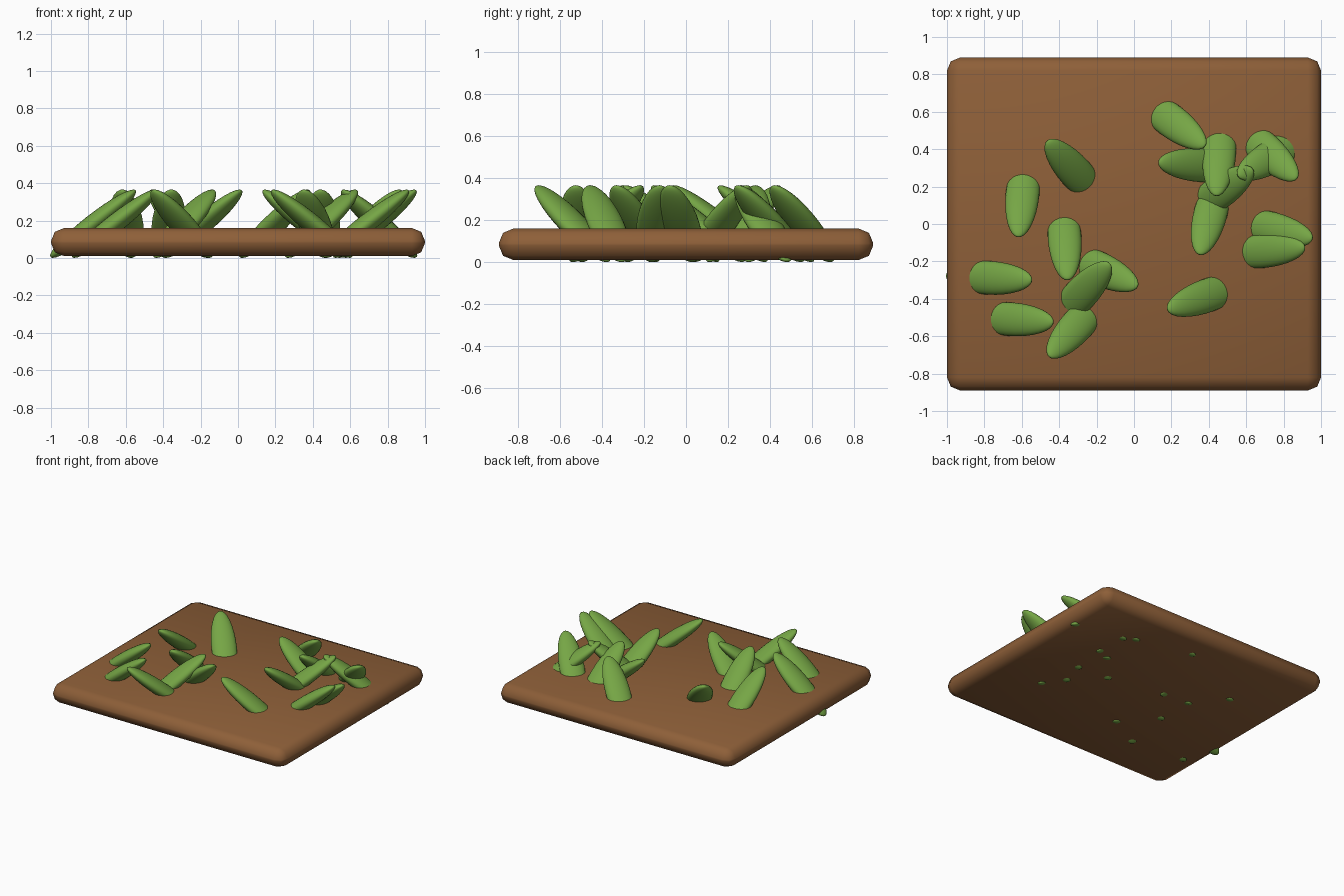
import bpy
import math
from mathutils import Euler

if "Cube" in bpy.data.objects:
    bpy.data.objects.remove(bpy.data.objects["Cube"])


def material(name, rgb):
    m = bpy.data.materials.new(name)
    m.diffuse_color = (*rgb, 1)
    m.use_nodes = True
    m.node_tree.nodes["Principled BSDF"].inputs["Base Color"].default_value = m.diffuse_color
    return m


soil_brown = material("soil brown", (0.27, 0.115, 0.04))
leaf_green = material("leaf green", (0.18, 0.38, 0.06))

# Soil slab with rounded edges
bpy.ops.mesh.primitive_cube_add(size=1, location=(0, 0, 0.085))
slab = bpy.context.object
slab.name = "soil_slab"
slab.scale = (2, 1.78, 0.15)
bpy.ops.object.transform_apply(location=False, rotation=False, scale=True)
bevel = slab.modifiers.new("rounded_edges", "BEVEL")
bevel.width = 0.07
bevel.segments = 2
slab.data.materials.append(soil_brown)
bpy.ops.object.shade_smooth()

# Leaves: flattened ellipsoids half sunk in the slab, given as tip x, tip y, lean heading
LEAVES = [
    (-0.545, -0.30, -3), (-0.43, -0.525, -4), (-0.62, -0.07, 264),
    (-0.465, 0.445, 132), (-0.355, -0.30, -86), (0.02, -0.335, -25),
    (-0.13, -0.21, 47), (-0.455, -0.71, 228), (0.178, -0.46, 200),
    (0.35, -0.165, 255), (0.955, -0.08, -14), (0.915, -0.125, 5),
    (0.38, 0.415, -37), (0.13, 0.33, 176), (0.44, 0.15, 266),
    (0.635, 0.295, 35), (0.555, 0.255, 210), (0.87, 0.24, -43),
]
TILT = math.radians(52)
REACH = 0.23  # horizontal distance from leaf centre to tip

for i, (tx, ty, deg) in enumerate(LEAVES):
    a = math.radians(deg)
    bpy.ops.mesh.primitive_uv_sphere_add(segments=24, ring_count=16, radius=1)
    leaf = bpy.context.object
    leaf.name = f"leaf_{i + 1}"
    leaf.scale = (0.05, 0.09, 0.29)
    leaf.rotation_euler = Euler((0, TILT, a))
    leaf.location = (tx - REACH * math.cos(a), ty - REACH * math.sin(a), 0.183)
    leaf.data.materials.append(leaf_green)
    bpy.ops.object.shade_smooth()
